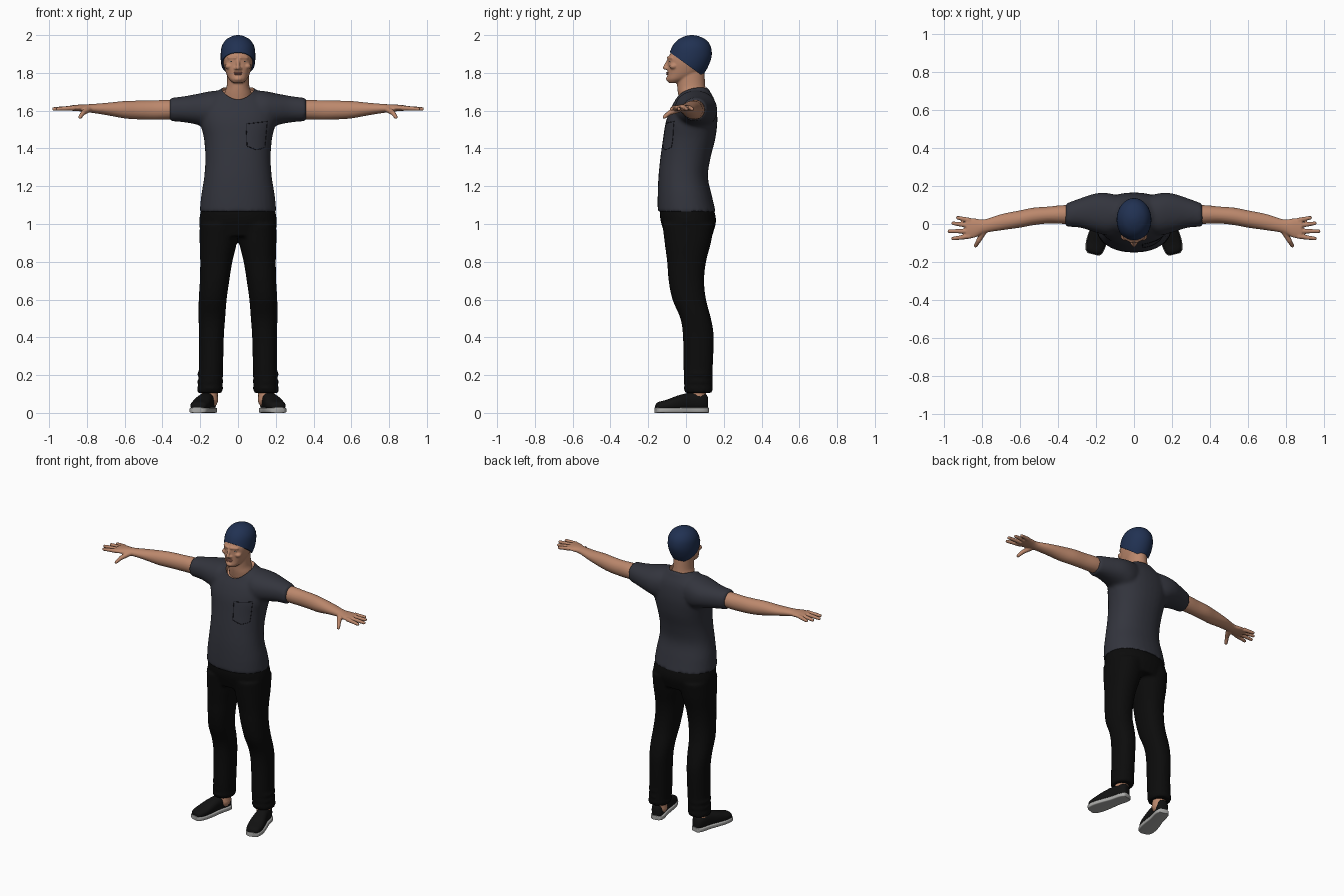
import bpy
import bmesh
import math
from mathutils import Matrix, Vector
from mathutils.bvhtree import BVHTree

if "Cube" in bpy.data.objects:
    bpy.data.objects.remove(bpy.data.objects["Cube"])


def material(name, r, g, b):
    mat = bpy.data.materials.new(name)
    mat.use_nodes = True
    mat.diffuse_color = (r, g, b, 1)
    shader = mat.node_tree.nodes["Principled BSDF"]
    shader.inputs["Base Color"].default_value = (r, g, b, 1)
    shader.inputs["Roughness"].default_value = 0.8
    return mat


skin = material("skin", .5, .245, .15)
lip_color = material("lip pink", .38, .15, .11)
shirt_grey = material("charcoal shirt", .033, .035, .047)
seam_dark = material("dark seam", .008, .008, .012)
knit_blue = material("navy knit", .015, .031, .085)
trouser_black = material("trouser black", .0035, .0035, .0035)
shoe_black = material("shoe black", .006, .006, .006)
sole_grey = material("sole grey", .4, .4, .39)
eye_white = material("eye white", .5, .45, .4)
iris_brown = material("iris brown", .03, .018, .012)


def spline(rows, steps=4):
    """Smoothly interpolate cross-section rows."""
    pts = [Vector(r) for r in rows]
    out = []
    for i in range(len(pts) - 1):
        p0, p1, p2 = pts[max(i - 1, 0)], pts[i], pts[i + 1]
        p3 = pts[min(i + 2, len(pts) - 1)]
        for k in range(steps):
            t = k / steps
            out.append(p1 + (p2 - p0) * (t / 2)
                       + (p0 * 2 - p1 * 5 + p2 * 4 - p3) * (t * t / 2)
                       + (p1 * 3 - p0 - p2 * 3 + p3) * (t ** 3 / 2))
    return out + [pts[-1]]


def loft(bm, axis, rows, side=1, power=.9, segs=32):
    """Rows hold the position along the axis, then low and high limits on the other two axes."""
    rings = []
    for t, a0, a1, b0, b1 in spline(rows):
        ring = []
        for k in range(segs):
            angle = math.tau * k / segs
            c, s = math.cos(angle), math.sin(angle)
            u = (a0 + a1) / 2 + (a1 - a0) / 2 * math.copysign(abs(c) ** power, c)
            v = (b0 + b1) / 2 + (b1 - b0) / 2 * math.copysign(abs(s) ** power, s)
            x, y, z = {"x": (t, u, v), "y": (u, t, v), "z": (u, v, t)}[axis]
            ring.append(bm.verts.new((x * side, y, z)))
        rings.append(ring)
    for low, high in zip(rings, rings[1:]):
        for k in range(segs):
            n = (k + 1) % segs
            bm.faces.new((low[k], low[n], high[n], high[k]))
    bm.faces.new(rings[0][::-1])
    bm.faces.new(rings[-1])


def level(z, half, front, back):
    return (z, -half, half, front, back)


def ball(bm, place, size):
    bmesh.ops.create_icosphere(bm, subdivisions=3, radius=1,
                               matrix=Matrix.LocRotScale(Vector(place), None, Vector(size)))


def rod(bm, start, end, r0, r1):
    a, b = Vector(start), Vector(end)
    turn = (b - a).to_track_quat("Z", "Y")
    bmesh.ops.create_cone(bm, cap_ends=True, segments=16, radius1=r0, radius2=r1,
                          depth=(b - a).length,
                          matrix=Matrix.LocRotScale((a + b) / 2, turn, None))
    ball(bm, a, (r0, r0, r0))
    ball(bm, b, (r1, r1, r1))


def make(name, bm, mats, voxel=0, relax=3, cutter=None):
    """Turn the parts into one object, optionally fused into a single skin."""
    bmesh.ops.recalc_face_normals(bm, faces=bm.faces[:])
    mesh = bpy.data.meshes.new(name)
    bm.to_mesh(mesh)
    bm.free()
    obj = bpy.data.objects.new(name, mesh)
    bpy.context.scene.collection.objects.link(obj)
    for mat in mats:
        mesh.materials.append(mat)
    if voxel:
        fuse = obj.modifiers.new("fuse", "REMESH")
        fuse.mode = "VOXEL"
        fuse.voxel_size = voxel
        soften = obj.modifiers.new("soften", "SMOOTH")
        soften.iterations = relax
    if cutter:
        cut = obj.modifiers.new("cut", "BOOLEAN")
        cut.operation = "DIFFERENCE"
        cut.solver = "EXACT"
        cut.material_mode = "TRANSFER"
        cut.object = cutter
    if obj.modifiers:
        graph = bpy.context.evaluated_depsgraph_get()
        obj.data = bpy.data.meshes.new_from_object(obj.evaluated_get(graph))
        obj.modifiers.clear()
    obj.data.shade_smooth()
    obj.data.set_sharp_from_angle(angle=math.radians(50))
    return obj


# Neckline cutter: a tilted oval whose cut surface becomes skin
bm = bmesh.new()
tilt = Matrix.Translation((0, .03, 1.695)) @ Matrix.Rotation(math.atan(.5), 4, "X")
bmesh.ops.create_cone(bm, cap_ends=True, segments=48, radius1=1, radius2=1, depth=.14,
                      matrix=tilt @ Matrix.Translation((0, 0, .06)) @ Matrix.Diagonal((.086, .092, 1, 1)))
neck_cutter = make("neckline_cutter", bm, [skin])
neck_cutter.hide_render = True

# Shirt: torso and two sleeves fused together
bm = bmesh.new()
loft(bm, "z", [level(1.065, .203, -.15, .157), level(1.15, .195, -.15, .137),
               level(1.25, .179, -.146, .116), level(1.35, .173, -.136, .13),
               level(1.45, .18, -.122, .155), level(1.54, .2, -.107, .166),
               level(1.61, .2, -.082, .162), level(1.66, .17, -.055, .15),
               level(1.7, .11, -.035, .128), level(1.725, .08, -.01, .115)])
for side in (1, -1):
    loft(bm, "x", [(.05, -.03, .14, 1.52, 1.705), (.13, -.06, .162, 1.5, 1.705),
                   (.2, -.045, .162, 1.522, 1.692), (.28, -.02, .137, 1.538, 1.677),
                   (.362, -.014, .107, 1.545, 1.667)], side)
shirt = make("shirt", bm, [shirt_grey, skin], .011, 4, neck_cutter)
bpy.data.objects.remove(neck_cutter)

# Chest pocket: seam laid on the shirt front
surface = BVHTree.FromObject(shirt, bpy.context.evaluated_depsgraph_get())
corners = [(.043, 1.53), (.155, 1.543), (.143, 1.405), (.1, 1.392), (.048, 1.412)]
curve = bpy.data.curves.new("pocket_seam", "CURVE")
curve.dimensions = "3D"
curve.bevel_depth = .0018
curve.materials.append(seam_dark)
path = []
for a, b in zip(corners, corners[1:] + corners[:1]):
    for k in range(8):
        x, z = Vector(a).lerp(Vector(b), k / 8)
        hit = surface.ray_cast(Vector((x, -1, z)), Vector((0, 1, 0)))[0]
        if hit:
            path.append(hit)
line = curve.splines.new("POLY")
line.points.add(len(path) - 1)
line.use_cyclic_u = True
for point, place in zip(line.points, path):
    point.co = (*place, 1)
bpy.context.scene.collection.objects.link(bpy.data.objects.new("pocket_seam", curve))

# Trousers: hips and two legs with creased cuffs
bm = bmesh.new()
loft(bm, "z", [level(.935, .19, -.11, .138), level(1, .205, -.13, .157),
               level(1.04, .203, -.138, .157), level(1.085, .193, -.138, .145)])
for side in (1, -1):
    loft(bm, "z", [(.105, .085, .215, -.006, .14), (.2, .08, .208, -.012, .14),
                   (.4, .075, .206, -.016, .147), (.5, .068, .209, -.03, .132),
                   (.6, .06, .208, -.072, .106), (.7, .046, .202, -.092, .096),
                   (.8, .03, .2, -.1, .106), (.9, .006, .203, -.113, .132),
                   (1, -.01, .203, -.125, .15)], side)
    for z in (.13, .165, .205):
        ball(bm, (.148 * side, .065, z), (.071, .08, .014))
make("trousers", bm, [trouser_black], .01, 3)

# Head: neck, skull, nose, brows, cheeks and chin
bm = bmesh.new()
loft(bm, "z", [level(1.63, .08, -.03, .115), level(1.69, .072, -.042, .108),
               level(1.73, .06, -.047, .102), level(1.8, .057, -.05, .098)], power=1)
loft(bm, "z", [level(1.747, .026, -.092, -.03), level(1.765, .046, -.1, .01),
               level(1.79, .06, -.098, .06), level(1.82, .07, -.098, .095),
               level(1.85, .077, -.096, .11), level(1.88, .079, -.094, .12),
               level(1.92, .075, -.072, .118), level(1.96, .055, -.045, .095)])
rod(bm, (0, -.09, 1.873), (0, -.112, 1.827), .008, .011)
ball(bm, (0, -.095, 1.768), (.02, .011, .013))
for side in (1, -1):
    ball(bm, (.012 * side, -.1, 1.823), (.009, .011, .008))
    rod(bm, (.012 * side, -.094, 1.88), (.05 * side, -.076, 1.88), .008, .006)
    ball(bm, (.048 * side, -.066, 1.835), (.022, .022, .016))
make("head", bm, [skin], .005, 3)

bm = bmesh.new()
ball(bm, (0, -.096, 1.801), (.024, .009, .0045))
ball(bm, (0, -.096, 1.793), (.021, .009, .005))
make("lips", bm, [lip_color])

# Knitted cap, trimmed on a slope from brow to nape
bm = bmesh.new()
loft(bm, "z", [level(1.76, .06, -.07, .07), level(1.8, .076, -.088, .098),
               level(1.84, .088, -.094, .12), level(1.89, .092, -.09, .136),
               level(1.94, .086, -.073, .131), level(1.975, .064, -.043, .106),
               level(1.994, .032, -.005, .068), level(2, .006, .024, .036)], power=1)
cut = bmesh.ops.bisect_plane(bm, geom=bm.verts[:] + bm.edges[:] + bm.faces[:],
                             plane_co=(0, -.08, 1.905), plane_no=(0, .115, .16), clear_inner=True)
bmesh.ops.holes_fill(bm, edges=[e for e in bm.edges if e.is_boundary])
make("knit_cap", bm, [knit_blue])

for side, label in ((1, "left"), (-1, "right")):
    # Eyes
    bm = bmesh.new()
    ball(bm, (.032 * side, -.079, 1.861), (.013, .009, .006))
    make(label + "_eye", bm, [eye_white])
    bm = bmesh.new()
    ball(bm, (.032 * side, -.086, 1.861), (.005, .003, .005))
    make(label + "_iris", bm, [iris_brown])

    # Bare arm with palm, fingers and thumb
    bm = bmesh.new()
    loft(bm, "x", [(.3, 0, .1, 1.556, 1.656), (.38, .001, .099, 1.553, 1.657),
                   (.45, .003, .092, 1.552, 1.654), (.53, -.006, .086, 1.554, 1.653),
                   (.6, -.019, .072, 1.559, 1.651), (.7, -.033, .052, 1.577, 1.641),
                   (.79, -.048, .024, 1.591, 1.634), (.84, -.072, .03, 1.597, 1.632),
                   (.885, -.078, .031, 1.6, 1.628)], side, power=1)
    for y0, x1, y1 in ((.02, .93, .033), (-.009, .955, .004), (-.038, .975, -.038), (-.065, .955, -.077)):
        rod(bm, (.87 * side, y0, 1.614), (x1 * side, y1, 1.609), .0135, .01)
    rod(bm, (.79 * side, -.035, 1.608), (.82 * side, -.088, 1.588), .017, .013)
    rod(bm, (.82 * side, -.088, 1.588), (.836 * side, -.115, 1.566), .013, .01)
    make(label + "_arm", bm, [skin], .005, 2)

    # Ankle
    bm = bmesh.new()
    rod(bm, (.15 * side, .06, .07), (.15 * side, .065, .15), .045, .04)
    make(label + "_ankle", bm, [skin])

    # Shoe and sole, splayed outward
    stations = [(-.14, .024, .045), (-.125, .041, .058), (-.08, .05, .07), (-.02, .047, .092),
                (.04, .04, .106), (.1, .04, .105), (.128, .033, .1), (.138, .022, .09)]
    upper = [(y, -w, w, .012, top) for y, w, top in stations]
    sole = [(y * 1.02, -w - .004, w + .004, 0, .028) for y, w, top in stations]
    for part, rows, mat, power in (("shoe", upper, shoe_black, .8), ("sole", sole, sole_grey, .35)):
        bm = bmesh.new()
        loft(bm, "y", rows, 1, power)
        bm.transform(Matrix.Translation((.18 * side, -.022, 0)) @ Matrix.Rotation(.25 * side, 4, "Z"))
        make(label + "_" + part, bm, [mat])
